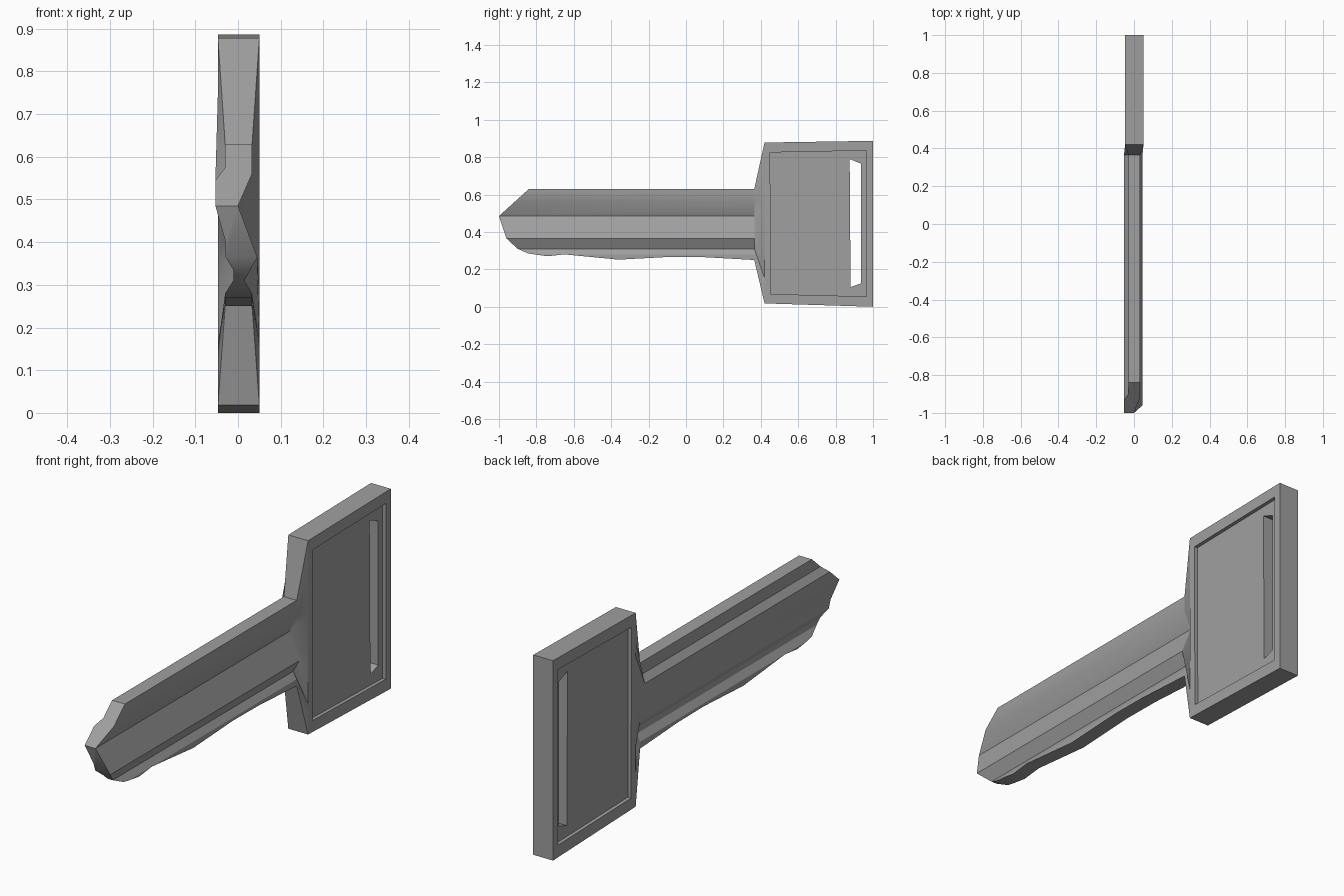
import bpy
import bmesh
from math import radians

cube = bpy.data.objects.get("Cube")
if cube:
    bpy.data.objects.remove(cube)

steel = bpy.data.materials.new("grey_steel")
steel.use_nodes = True
colour = (0.35, 0.35, 0.35, 1)
steel.diffuse_color = colour
steel.node_tree.nodes["Principled BSDF"].inputs["Base Color"].default_value = colour


def loft(name, rings, caps=True):
    """Skin a list of equal rings, optionally closing both ends."""
    bm = bmesh.new()
    loops = [[bm.verts.new(p) for p in ring] for ring in rings]
    n = len(loops[0])
    for a, b in zip(loops, loops[1:]):
        for i in range(n):
            j = (i + 1) % n
            bm.faces.new((a[i], a[j], b[j], b[i]))
    if caps:
        bm.faces.new(loops[0][::-1])
        bm.faces.new(loops[-1])
    bmesh.ops.recalc_face_normals(bm, faces=bm.faces)
    mesh = bpy.data.meshes.new(name)
    bm.to_mesh(mesh)
    bm.free()
    mesh.materials.append(steel)
    obj = bpy.data.objects.new(name, mesh)
    bpy.context.collection.objects.link(obj)
    return obj


def side_prism(name, outline, x0, x1):
    """Extrude a (y, z) outline across the thickness."""
    return loft(name, [[(x, y, z) for y, z in outline] for x in (x0, x1)])


def boolean(obj, cutter, operation):
    """Apply a boolean and discard the cutter."""
    cutter.hide_render = True
    mod = obj.modifiers.new("cut", "BOOLEAN")
    mod.operation = operation
    mod.solver = "EXACT"
    mod.object = cutter
    bpy.context.view_layer.update()
    graph = bpy.context.evaluated_depsgraph_get()
    mesh = bpy.data.meshes.new_from_object(obj.evaluated_get(graph))
    obj.modifiers.clear()
    obj.data = mesh
    bpy.data.objects.remove(cutter)


def smooth(obj):
    obj.data.shade_smooth()
    obj.data.set_sharp_from_angle(angle=radians(30))


# Blade: grooved cross-section (x, z) trimmed by the side outline (y, z)
TOP, BOTTOM, ROOT = 0.63, 0.25, 0.365
left_side = [(0.033, 0.7), (0.033, 0.56), (0, 0.485), (0.045, 0.365),
             (0.015, 0.31), (0.033, 0.28), (0.033, 0.2)]
right_side = [(-0.03, 0.2), (-0.03, 0.28), (-0.011, 0.31), (-0.011, 0.335),
              (-0.029, 0.365), (-0.029, 0.4), (-0.053, 0.485),
              (-0.053, 0.545), (-0.03, 0.575), (-0.03, 0.7)]
section = left_side + right_side
blade_outline = [(ROOT, TOP), (-0.84, TOP), (-1, 0.485), (-0.96, 0.365),
                 (-0.9, 0.31), (-0.845, 0.285), (-0.74, 0.27),
                 (-0.65, 0.28), (-0.36, 0.252), (-0.08, 0.267),
                 (0.1, 0.265), (ROOT, BOTTOM)]
blade = loft("blade", [[(x, y, z) for x, z in section] for y in (-1.1, 0.5)])
boolean(blade, side_prism("blade_trim", blade_outline, -0.1, 0.1), "INTERSECT")
smooth(blade)

# Handle: flat plate, recessed on both faces, with a slot for a ring
HALF_L, HALF_R = 0.05, -0.047
HEAD_Y, HEAD_LOW, HEAD_HIGH = 0.42, 0.018, 0.878
DEPTH = 0.016
plate = [(HEAD_Y, HEAD_LOW), (1, 0), (1, 0.887), (HEAD_Y, HEAD_HIGH)]
recess = [(0.452, 0.068), (0.965, 0.055), (0.965, 0.835), (0.45, 0.825)]
slot = [(0.88, 0.105), (0.935, 0.125), (0.935, 0.765), (0.875, 0.79)]
handle = side_prism("handle", plate, HALF_R, HALF_L)
for x0, x1 in ((HALF_L - DEPTH, 0.1), (-0.1, HALF_R + DEPTH)):
    boolean(handle, side_prism("recess_cutter", recess, x0, x1), "DIFFERENCE")
boolean(handle, side_prism("slot_cutter", slot, -0.1, 0.1), "DIFFERENCE")

# Neck: flares from the blade section out to the handle's front edge
scale = (HEAD_HIGH - HEAD_LOW) / (TOP - BOTTOM)
inner, outer = [], []
for i, (x, z) in enumerate(section):
    z = min(max(z, BOTTOM), TOP)
    inner.append((x, ROOT, z))
    edge = HALF_L if i < len(left_side) else HALF_R
    outer.append((edge, HEAD_Y, HEAD_LOW + (z - BOTTOM) * scale))
neck = loft("neck", [inner, outer], caps=False)
smooth(neck)
